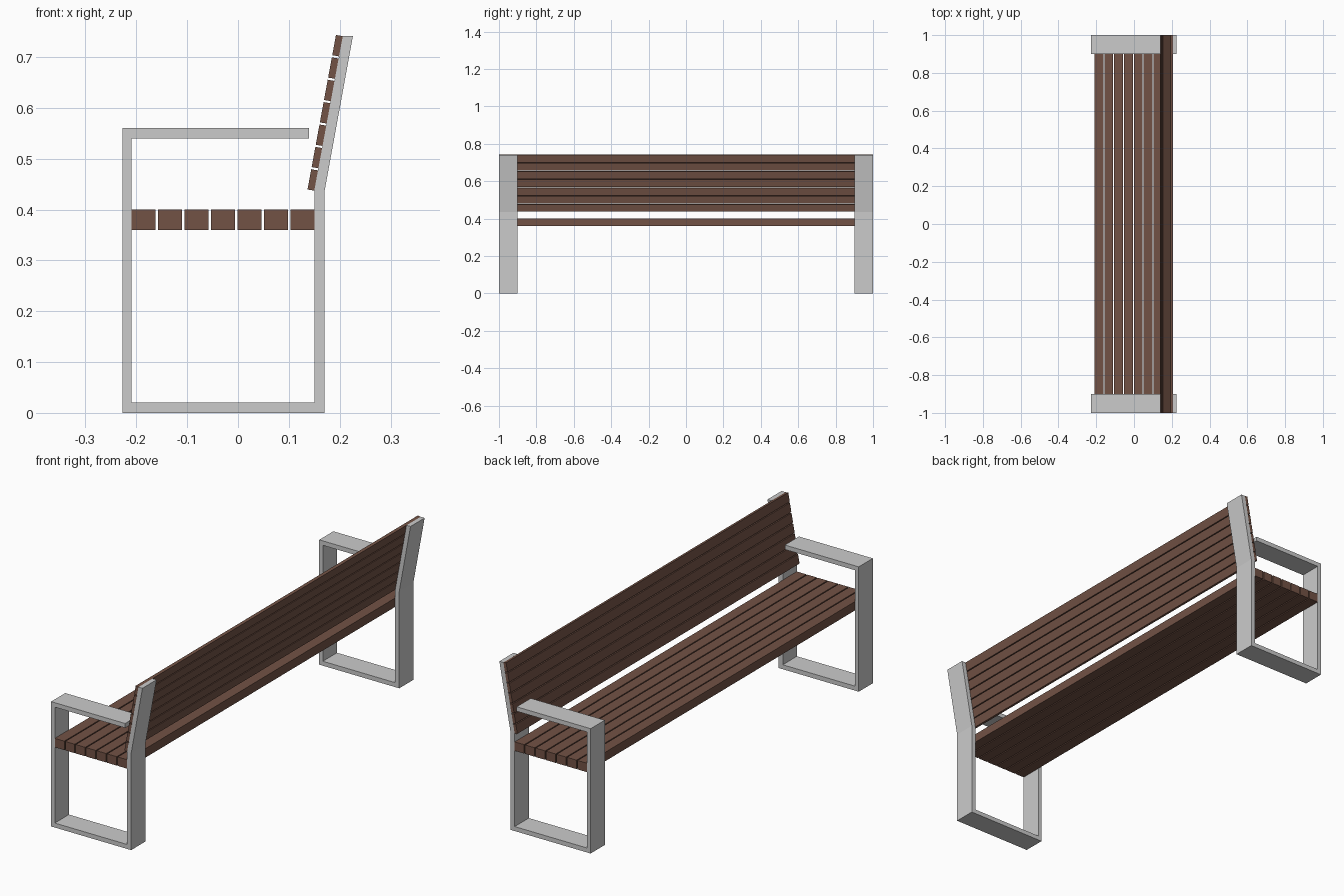
import bpy, bmesh, math
from mathutils import Vector

if "Cube" in bpy.data.objects:
    bpy.data.objects.remove(bpy.data.objects["Cube"])

wood = bpy.data.materials.new("brown_wood")
wood.diffuse_color = (0.17, 0.085, 0.06, 1)
wood.use_nodes = True
wood.node_tree.nodes["Principled BSDF"].inputs["Base Color"].default_value = wood.diffuse_color


def extrude_profile(name, points, y0, y1, material=None):
    """Closed x-z outline extruded along y."""
    bm = bmesh.new()
    face = bm.faces.new([bm.verts.new((x, y0, z)) for x, z in points])
    geom = bmesh.ops.extrude_face_region(bm, geom=[face])["geom"]
    verts = [v for v in geom if isinstance(v, bmesh.types.BMVert)]
    bmesh.ops.translate(bm, verts=verts, vec=(0, y1 - y0, 0))
    bmesh.ops.recalc_face_normals(bm, faces=bm.faces)
    mesh = bpy.data.meshes.new(name)
    bm.to_mesh(mesh)
    bm.free()
    obj = bpy.data.objects.new(name, mesh)
    bpy.context.collection.objects.link(obj)
    if material:
        mesh.materials.append(material)
    return obj


# Flat-bar end frame: armrest, front leg, foot, rear leg and leaning back post
outline = [
    (0.14, 0.56), (-0.227, 0.56), (-0.227, 0.0), (0.17, 0.0),
    (0.17, 0.435), (0.226, 0.741), (0.206, 0.741), (0.15, 0.437),
    (0.15, 0.02), (-0.209, 0.02), (-0.209, 0.54), (0.14, 0.54),
]
frame = extrude_profile("end_frames", outline, 0.9, 1.0)
mirror = frame.modifiers.new("other_end", 'MIRROR')
mirror.use_axis = (False, True, False)

# Seat slats
pitch, width = 0.052, 0.047
for i in range(7):
    x = -0.209 + i * pitch
    extrude_profile(f"seat_slat_{i + 1}",
                    [(x, 0.36), (x + width, 0.36), (x + width, 0.40), (x, 0.40)],
                    -1, 1, wood)

# Back slats stacked up the front of the leaning posts
base = Vector((0.15, 0.437))
up = (Vector((0.206, 0.741)) - base).normalized()
out = Vector((-up.y, up.x))
length, height, thick = 0.309, 0.0405, 0.0135
step = (length - height) / 6
for i in range(7):
    a = base + up * step * i
    b = a + up * height
    extrude_profile(f"back_slat_{i + 1}",
                    [a, b, b + out * thick, a + out * thick], -1, 1, wood)
